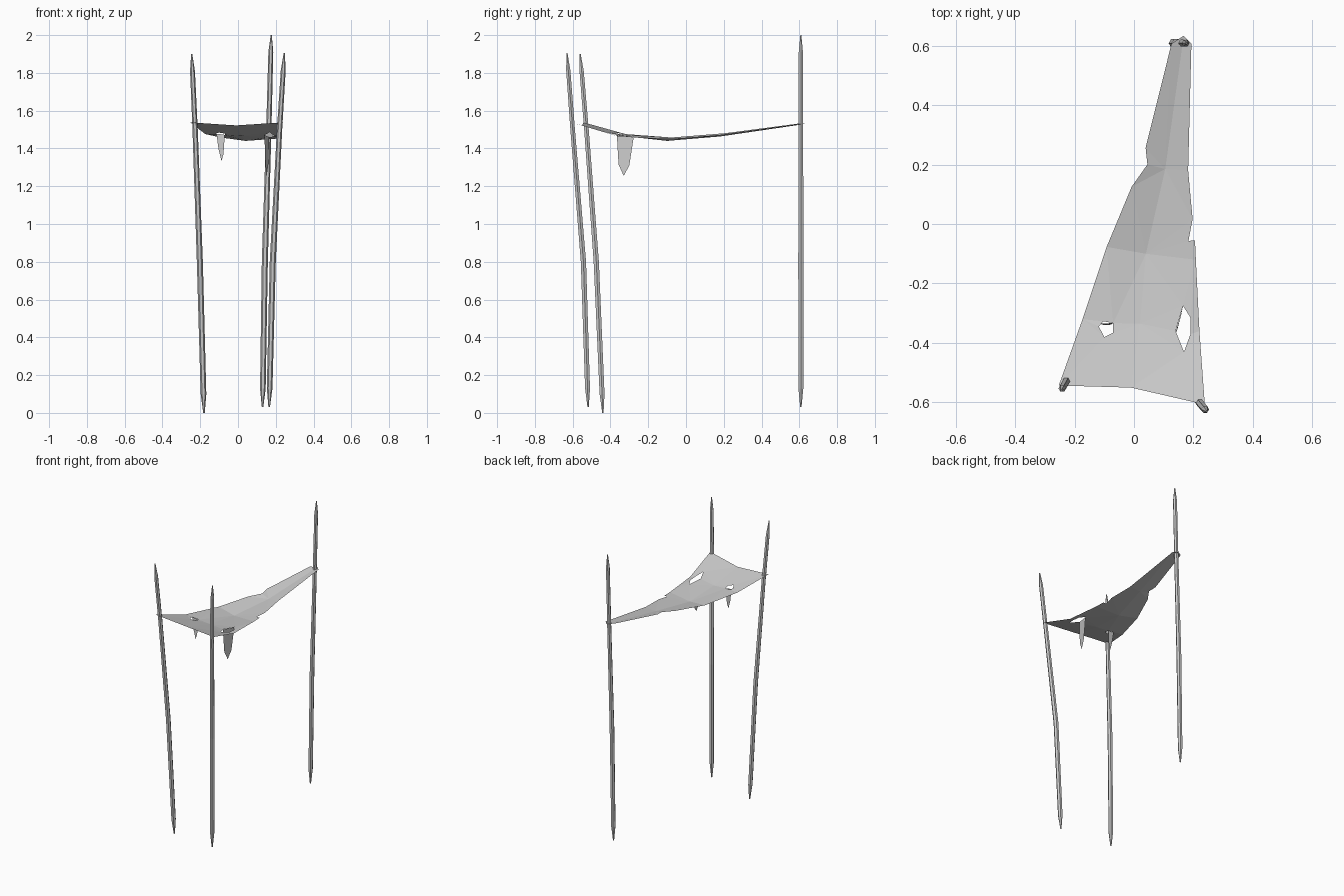
import bpy, math
from mathutils import Vector
from mathutils.geometry import delaunay_2d_cdt

if "Cube" in bpy.data.objects:
    bpy.data.objects.remove(bpy.data.objects["Cube"])


def make_object(name, verts, faces):
    mesh = bpy.data.meshes.new(name)
    mesh.from_pydata(verts, [], faces)
    mesh.update()
    obj = bpy.data.objects.new(name, mesh)
    bpy.context.collection.objects.link(obj)
    return obj


def pole(name, path, sides=6):
    """Low-poly bent stake, sharpened at both ends; path = points from foot to tip."""
    z0, z1 = path[0][2], path[-1][2]
    rings = [(z0, 0.004), (z0 + 0.1, 0.015), (path[1][2], 0.016),
             (path[2][2], 0.014), (z1 - 0.09, 0.013), (z1, 0.003)]
    verts, faces = [], []
    for z, r in rings:
        for a, b in zip(path, path[1:]):
            if z <= b[2] + 1e-6:
                break
        c = Vector(a).lerp(Vector(b), (z - a[2]) / (b[2] - a[2]))
        for i in range(sides):
            t = 2 * math.pi * i / sides
            verts.append((c.x + r * math.cos(t), c.y + r * math.sin(t), z))
    for k in range(len(rings) - 1):
        for i in range(sides):
            j = (i + 1) % sides
            faces.append((k * sides + i, k * sides + j,
                          (k + 1) * sides + j, (k + 1) * sides + i))
    faces.append(tuple(reversed(range(sides))))
    top = (len(rings) - 1) * sides
    faces.append(tuple(range(top, top + sides)))
    return make_object(name, verts, faces)


def inside(p, poly):
    hit = False
    for a, b in zip(poly, poly[1:] + poly[:1]):
        if (a[1] > p[1]) != (b[1] > p[1]):
            if p[0] < (b[0] - a[0]) * (p[1] - a[1]) / (b[1] - a[1]) + a[0]:
                hit = not hit
    return hit


# Three stakes
pole("left_front_pole", [(-0.18, -0.44, 0.0), (-0.202, -0.475, 0.8),
                         (-0.227, -0.527, 1.5), (-0.245, -0.56, 1.9)])
pole("right_front_pole", [(0.165, -0.518, 0.03), (0.184, -0.543, 0.8),
                          (0.22, -0.6, 1.5), (0.245, -0.63, 1.905)])
pole("back_pole", [(0.13, 0.608, 0.03), (0.142, 0.608, 0.8),
                   (0.163, 0.608, 1.5), (0.176, 0.608, 2.0)])

# Torn hide: edges and centre crease, front to back
left = [(-0.253, -0.543, 1.538), (-0.173, -0.32, 1.476), (-0.092, -0.077, 1.458),
        (-0.008, 0.125, 1.474), (0.045, 0.2, 1.48), (0.039, 0.256, 1.487),
        (0.126, 0.606, 1.533)]
mid = [(-0.01, -0.55, 1.522), (0.02, -0.335, 1.466), (0.04, -0.1, 1.44),
       (0.105, 0.185, 1.464), (0.167, 0.633, 1.53)]
right = [(0.238, -0.607, 1.538), (0.22, -0.36, 1.464), (0.208, -0.12, 1.452),
         (0.205, -0.055, 1.453), (0.183, -0.057, 1.453), (0.197, 0.017, 1.458),
         (0.182, 0.18, 1.472), (0.193, 0.606, 1.53)]
outline = [mid[0]] + right + [mid[-1]] + left[::-1]

# Tear holes
small_hole = [(-0.118, -0.345, 1.479), (-0.104, -0.327, 1.473), (-0.07, -0.333, 1.472),
              (-0.07, -0.365, 1.479), (-0.1, -0.38, 1.484)]
large_hole = [(0.165, -0.275, 1.46), (0.19, -0.315, 1.463), (0.19, -0.37, 1.468),
              (0.168, -0.43, 1.486), (0.14, -0.36, 1.471)]

points = outline + mid[1:-1] + small_hole + large_hole
index = {p: i for i, p in enumerate(points)}
chains = [outline + outline[:1], mid,
          small_hole + small_hole[:1], large_hole + large_hole[:1],
          [left[2], mid[2], right[2]], [left[4], mid[3], right[6]],
          [small_hole[2], mid[1], large_hole[4]],
          [left[1], small_hole[0]], [large_hole[2], right[1]]]
edges = [(index[a], index[b]) for c in chains for a, b in zip(c, c[1:])]
v2, _, tris, source, _, _ = delaunay_2d_cdt(
    [Vector(p[:2]) for p in points], edges, [], 0, 1e-5)
verts = [points[s[0]] if s else (v.x, v.y, 1.47) for v, s in zip(v2, source)]
faces = []
for f in tris:
    c = sum((v2[i] for i in f), Vector((0, 0))) / len(f)
    if inside(c, outline) and not inside(c, small_hole) and not inside(c, large_hole):
        faces.append(tuple(f))
make_object("hide_sheet", verts, faces)

# Torn strips hanging from the holes
make_object("small_torn_strip",
            [(-0.114, -0.335, 1.478), (-0.07, -0.333, 1.472), (-0.077, -0.338, 1.37),
             (-0.087, -0.34, 1.333), (-0.103, -0.339, 1.395)], [(0, 4, 3, 2, 1)])
make_object("large_torn_strip",
            [(0.14, -0.366, 1.471), (0.165, -0.277, 1.46), (0.16, -0.3, 1.31),
             (0.152, -0.33, 1.255), (0.145, -0.357, 1.315)], [(0, 4, 3, 2, 1)])
